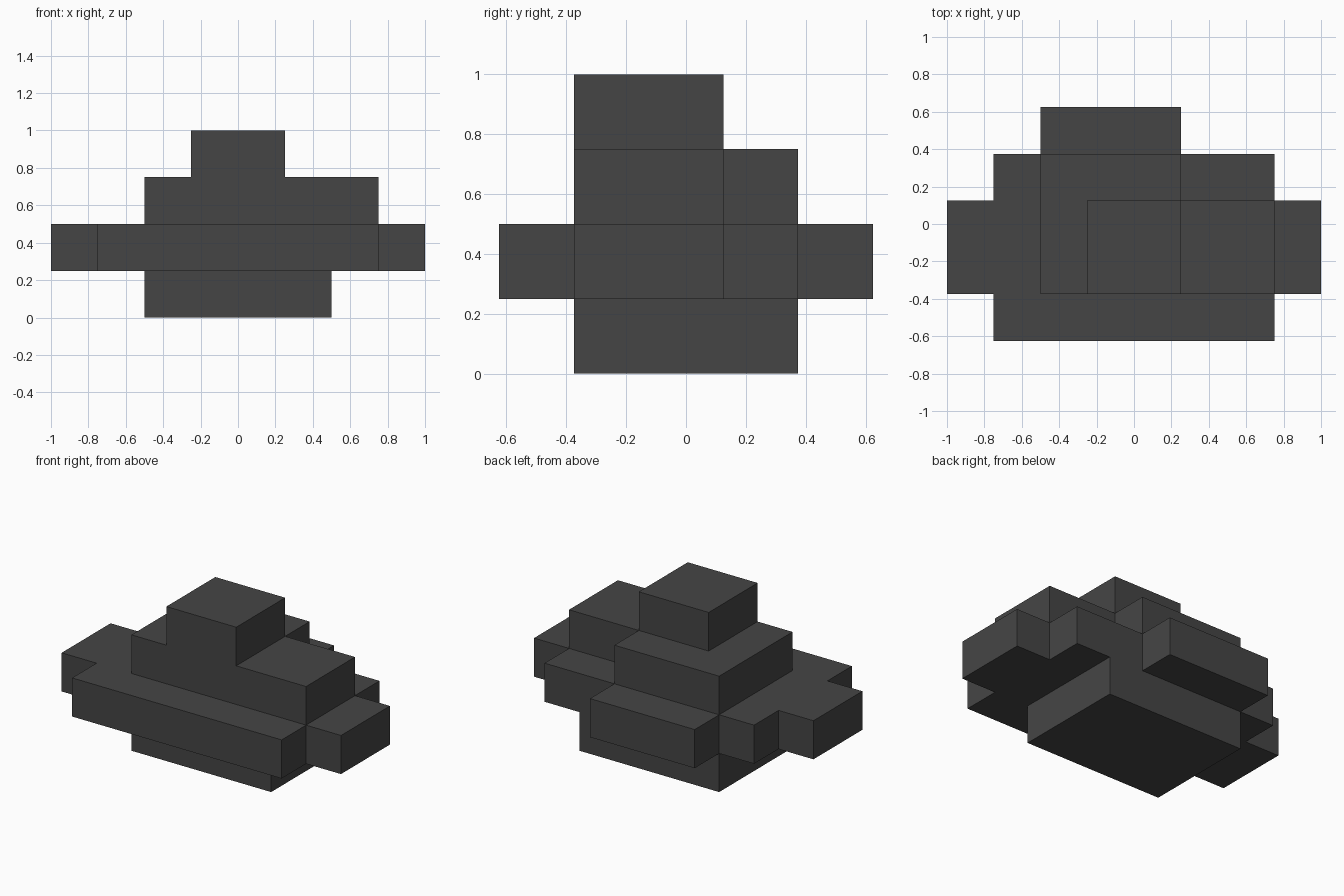
import bpy, bmesh

if "Cube" in bpy.data.objects:
    bpy.data.objects.remove(bpy.data.objects["Cube"])

dark_grey = bpy.data.materials.new("dark grey")
dark_grey.diffuse_color = (0.06, 0.06, 0.06, 1)
dark_grey.use_nodes = True
dark_grey.node_tree.nodes["Principled BSDF"].inputs["Base Color"].default_value = dark_grey.diffuse_color


def slab(name, outline, z, height=0.25):
    """Extrude a counter-clockwise plan outline upward from z."""
    bm = bmesh.new()
    floor = bm.faces.new([bm.verts.new((x, y, z)) for x, y in outline])
    moved = bmesh.ops.extrude_face_region(bm, geom=[floor], use_keep_orig=True)["geom"]
    top = [v for v in moved if isinstance(v, bmesh.types.BMVert)]
    bmesh.ops.translate(bm, verts=top, vec=(0, 0, height))
    bmesh.ops.recalc_face_normals(bm, faces=bm.faces)
    mesh = bpy.data.meshes.new(name)
    bm.to_mesh(mesh)
    bm.free()
    mesh.materials.append(dark_grey)
    obj = bpy.data.objects.new(name, mesh)
    bpy.context.collection.objects.link(obj)


def rect(x0, x1, y0, y1):
    return [(x0, y0), (x1, y0), (x1, y1), (x0, y1)]


# Narrow foot
slab("base", rect(-0.5, 0.5, -0.375, 0.375), 0)

# Wide stepped layer with side wings and a back ledge
slab("wide_layer", [
    (-0.75, -0.625), (0.75, -0.625), (0.75, -0.375), (1, -0.375),
    (1, 0.125), (0.75, 0.125), (0.75, 0.375), (0.25, 0.375),
    (0.25, 0.625), (-0.5, 0.625), (-0.5, 0.375), (-0.75, 0.375),
    (-0.75, 0.125), (-1, 0.125), (-1, -0.375), (-0.75, -0.375)], 0.25)

# L-shaped upper layer
slab("upper_layer", [
    (-0.5, -0.375), (0.75, -0.375), (0.75, 0.125),
    (0.25, 0.125), (0.25, 0.375), (-0.5, 0.375)], 0.5)

# Top block
slab("top_block", rect(-0.25, 0.25, -0.375, 0.125), 0.75)
